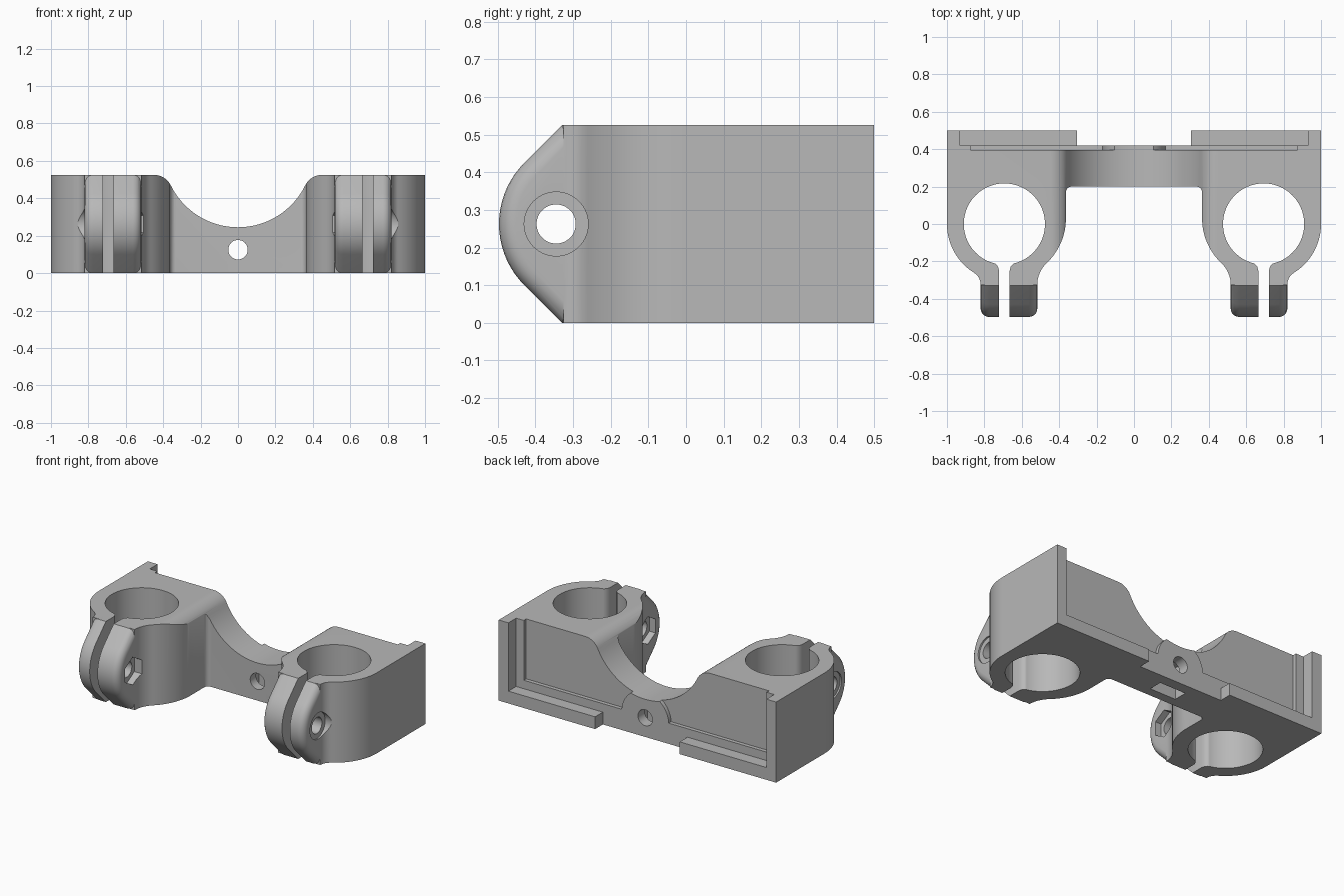
import bpy, bmesh
from math import sin, cos, radians, degrees, atan2, sqrt

H = 0.525          # overall height
CX, BORE = 0.693, 0.217
BOLT_Y, BOLT_Z = -0.345, H / 2

cube = bpy.data.objects.get("Cube")
if cube:
    bpy.data.objects.remove(cube, do_unlink=True)

grey = bpy.data.materials.new("plain grey")
grey.use_nodes = True
colour = (0.48, 0.48, 0.48, 1)
grey.diffuse_color = colour
grey.node_tree.nodes["Principled BSDF"].inputs["Base Color"].default_value = colour


def arc(cx, cy, r, a0, a1, n=16):
    """Points on an arc, angles in degrees."""
    steps = [radians(a0 + (a1 - a0) * i / n) for i in range(n + 1)]
    return [(cx + r * cos(a), cy + r * sin(a)) for a in steps]


def circle(cx, cy, r, n=64, turn=0):
    return arc(cx, cy, r, turn, turn + 360, n)[:-1]


def rect(a0, b0, a1, b1):
    return [(a0, b0), (a1, b0), (a1, b1), (a0, b1)]


def prism(name, profile, axis, lo, hi, bevel=0):
    """Extrude a closed profile along an axis."""
    pts = [p for i, p in enumerate(profile)
           if abs(p[0] - profile[i - 1][0]) + abs(p[1] - profile[i - 1][1]) > 1e-5]
    place = {"x": lambda a, b, t: (t, a, b),
             "y": lambda a, b, t: (a, t, b),
             "z": lambda a, b, t: (a, b, t)}[axis]
    bm = bmesh.new()
    rings = [[bm.verts.new(place(a, b, t)) for a, b in pts] for t in (lo, hi)]
    caps = [bm.faces.new(r) for r in rings]
    for i in range(len(pts)):
        bm.faces.new((rings[0][i - 1], rings[0][i], rings[1][i], rings[1][i - 1]))
    bmesh.ops.recalc_face_normals(bm, faces=bm.faces)
    if bevel:
        edges = [e for f in caps for e in f.edges]
        bmesh.ops.bevel(bm, geom=edges, offset=bevel, segments=5,
                        profile=0.5, affect="EDGES")
    mesh = bpy.data.meshes.new(name)
    bm.to_mesh(mesh)
    bm.free()
    mesh.materials.append(grey)
    obj = bpy.data.objects.new(name, mesh)
    bpy.context.collection.objects.link(obj)
    return obj


def combine(target, tool, operation="DIFFERENCE"):
    """Apply a boolean and discard the tool."""
    mod = target.modifiers.new("boolean", "BOOLEAN")
    mod.operation, mod.solver, mod.object = operation, "EXACT", tool
    bpy.context.view_layer.objects.active = target
    bpy.ops.object.modifier_apply(modifier=mod.name)
    bpy.data.objects.remove(tool, do_unlink=True)


def flank(cy, r, ear, side, neck=-0.325):
    """Ring arc flowing through a concave fillet into the ear; side is +1 or -1."""
    dx, dy = side * (ear - CX), neck - cy
    f = (dx * dx + dy * dy - r * r) / (2 * (r - dx))
    fall = degrees(atan2(dy, dx + f))
    pts = arc(0, cy, r, 0, fall) + arc(dx + f, neck, f, fall + 180, 180, 10)
    return [(CX + side * x, y) for x, y in pts]


# Bracket body: plan of one half, mirrored
inner = flank(0.03, 0.329, 0.517, -1)
half = [(1, 0.5)] + flank(0, 1 - CX, 0.82, 1) + inner[::-1] + arc(0.334, 0.17, 0.03, 0, 90, 6)
plan = half + [(-x, y) for x, y in reversed(half)]
bracket = prism("clamp_bracket", plan, "z", 0, H)

# Clamp ears with rounded noses
ear_side = [(-0.25, H)] + arc(-0.267, H / 2, 0.23, 135, 225, 18) + [(-0.25, 0)]
ear_side[1:1] = [(-0.33, H)]
ear_side[-1:-1] = [(-0.33, 0)]
for s in (1, -1):
    lo, hi = sorted((s * 0.517, s * 0.82))
    combine(bracket, prism("ear", ear_side, "x", lo, hi, 0.045), "UNION")

# Tube bores, clamp slots, bolt holes, screw seats and nut pockets
for s in (1, -1):
    combine(bracket, prism("bore", circle(s * CX, 0, BORE, 96), "z", -0.1, 0.7))
    edge = [(0.028, -0.6), (0.028, -0.25), (0.034, -0.228), (0.046, -0.214), (0.07, -0.2), (0.07, -0.1)]
    slot = [(s * CX + x, y) for x, y in edge] + [(s * CX - x, y) for x, y in reversed(edge)]
    combine(bracket, prism("slot", slot, "z", -0.1, 0.7))
    for name, r, n, turn, x0, x1 in (("bolt_hole", 0.052, 48, 0, 0.42, 1.1),
                                     ("screw_seat", 0.085, 64, 0, 0.81, 1.1),
                                     ("nut_pocket", 0.09, 6, 90, 0.3, 0.56)):
        lo, hi = sorted((s * x0, s * x1))
        combine(bracket, prism(name, circle(BOLT_Y, BOLT_Z, r, n, turn), "x", lo, hi))

# Rear pocket with side rims, lower ledges and an open middle
combine(bracket, prism("rear_pocket", rect(-0.93, 0.08, 0.93, 0.7), "y", 0.42, 0.6))
combine(bracket, prism("ledge_gap", rect(-0.305, -0.1, 0.305, 0.3), "y", 0.42, 0.6))

# Shallow recess that leaves a round boss at the middle
recess = arc(0, 0.125, 0.17, 176.6, 3.4, 32) + [(0.875, 0.135), (0.875, 0.7), (-0.875, 0.7), (-0.875, 0.135)]
combine(bracket, prism("rear_recess", recess, "y", 0.395, 0.6))

# Cradle across the middle with rounded shoulders
R, r, cz = 0.4, 0.1, 0.645
sx, sz = sqrt((R + r) ** 2 - (cz - H + r) ** 2), H - r
tilt = degrees(atan2(cz - sz, sx))
shoulder = arc(sx, sz, r, 90, 180 - tilt, 10)
cradle = ([(sx, 0.8)] + shoulder + arc(0, cz, R, -tilt, tilt - 180, 48)
          + [(-x, z) for x, z in reversed(shoulder)] + [(-sx, 0.8)])
combine(bracket, prism("cradle", cradle, "y", -0.7, 0.7))

# Centre screw hole and its nut slot from below
combine(bracket, prism("centre_hole", circle(0, 0.125, 0.052, 48), "y", 0.1, 0.6))
combine(bracket, prism("nut_slot", rect(-0.095, 0.26, 0.095, 0.35), "z", -0.1, 0.21))

bpy.ops.object.select_all(action="DESELECT")
bracket.select_set(True)
bpy.context.view_layer.objects.active = bracket
bpy.ops.object.shade_smooth_by_angle(angle=radians(30))
